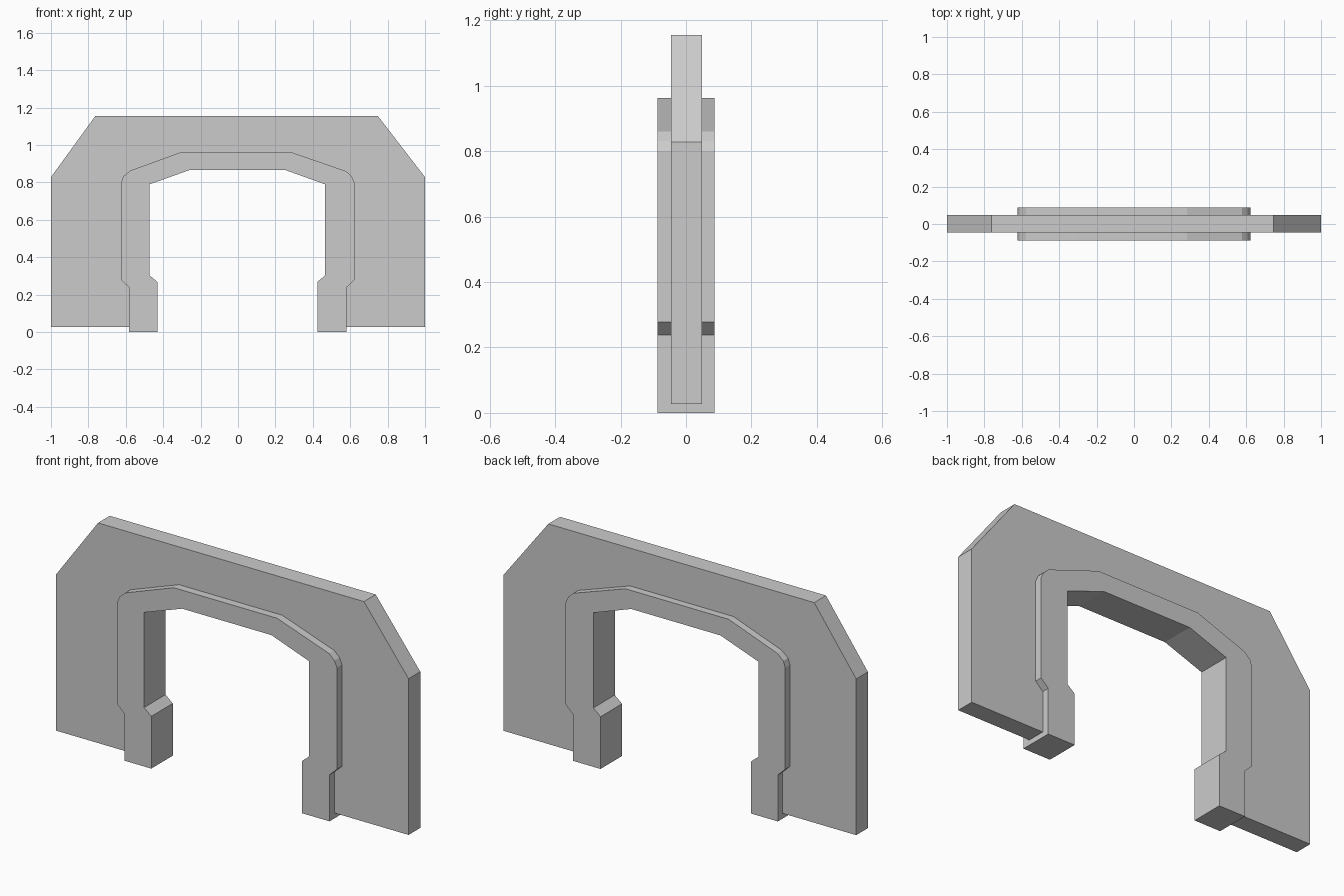
import bpy, bmesh

if "Cube" in bpy.data.objects:
    bpy.data.objects.remove(bpy.data.objects["Cube"])


def extrude_profile(name, points, y0, y1):
    """Closed x-z outline extruded along y into a solid."""
    bm = bmesh.new()
    face = bm.faces.new([bm.verts.new((x, y0, z)) for x, z in points])
    geom = bmesh.ops.extrude_face_region(bm, geom=[face])["geom"]
    moved = [g for g in geom if isinstance(g, bmesh.types.BMVert)]
    bmesh.ops.translate(bm, verts=moved, vec=(0, y1 - y0, 0))
    bmesh.ops.recalc_face_normals(bm, faces=bm.faces)
    mesh = bpy.data.meshes.new(name)
    bm.to_mesh(mesh)
    bm.free()
    obj = bpy.data.objects.new(name, mesh)
    bpy.context.collection.objects.link(obj)
    return obj


# Wall panel with chamfered top corners; its opening edge sits inside the frame
wall = [(-1, 0.027), (-1, 0.828), (-0.762, 1.156), (0.747, 1.156), (1, 0.828), (1, 0.027),
        (0.54, 0.027), (0.54, 0.83), (0.27, 0.915), (-0.27, 0.915), (-0.54, 0.83), (-0.54, 0.027)]
extrude_profile("wall_panel", wall, -0.046, 0.049)

# Doorway frame: outer outline left to right, then inner outline back
outer = [(-0.582, 0), (-0.582, 0.238), (-0.624, 0.278), (-0.624, 0.80), (-0.613, 0.832), (-0.578, 0.862),
         (-0.303, 0.962), (0.283, 0.962),
         (0.578, 0.86), (0.608, 0.832), (0.622, 0.80), (0.622, 0.278), (0.58, 0.238), (0.58, 0)]
inner = [(0.424, 0), (0.424, 0.268), (0.465, 0.302), (0.465, 0.79), (0.25, 0.867),
         (-0.256, 0.867), (-0.472, 0.79), (-0.472, 0.302), (-0.431, 0.268), (-0.431, 0)]
extrude_profile("door_frame", outer + inner, -0.087, 0.087)
